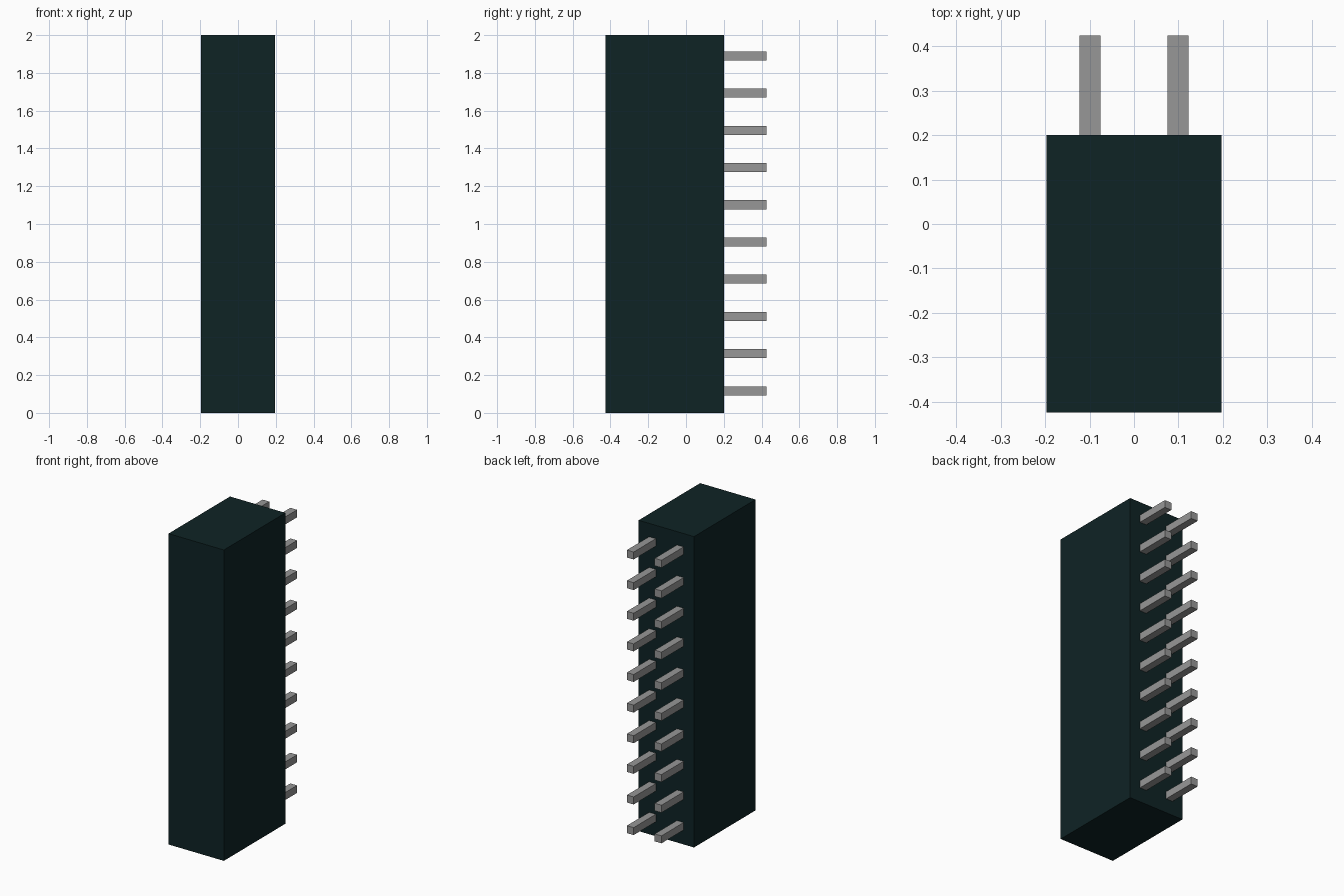
import bpy

cube = bpy.data.objects.get("Cube")
if cube:
    bpy.data.objects.remove(cube, do_unlink=True)


def make_material(name, rgb, metallic=0.0):
    mat = bpy.data.materials.new(name)
    mat.use_nodes = True
    mat.diffuse_color = (*rgb, 1.0)
    bsdf = next(n for n in mat.node_tree.nodes if n.type == 'BSDF_PRINCIPLED')
    bsdf.inputs["Base Color"].default_value = (*rgb, 1.0)
    bsdf.inputs["Metallic"].default_value = metallic
    return mat


def box(name, lo, hi, mat):
    """Box spanning two opposite corners."""
    centre = [(a + b) / 2 for a, b in zip(lo, hi)]
    bpy.ops.mesh.primitive_cube_add(size=1, location=centre)
    obj = bpy.context.object
    obj.name = name
    obj.scale = [b - a for a, b in zip(lo, hi)]
    bpy.ops.object.transform_apply(location=False, rotation=False, scale=True)
    obj.data.materials.append(mat)
    return obj


dark = make_material("dark teal plastic", (0.0045, 0.0168, 0.0182))
grey = make_material("pin grey", (0.31, 0.31, 0.31))

# Connector housing
BACK = 0.20
box("housing", (-0.197, -0.425, 0.0), (0.197, BACK, 2.0), dark)

# Two columns of ten square pins on the back
ROWS, PITCH, FIRST, HALF = 10, 0.197, 0.117, 0.024
for side, x in (("right", -0.099), ("left", 0.099)):
    for row in range(ROWS):
        z = FIRST + row * PITCH
        box(f"{side}_pin_{row + 1}",
            (x - HALF, BACK, z - HALF), (x + HALF, 0.425, z + HALF), grey)
